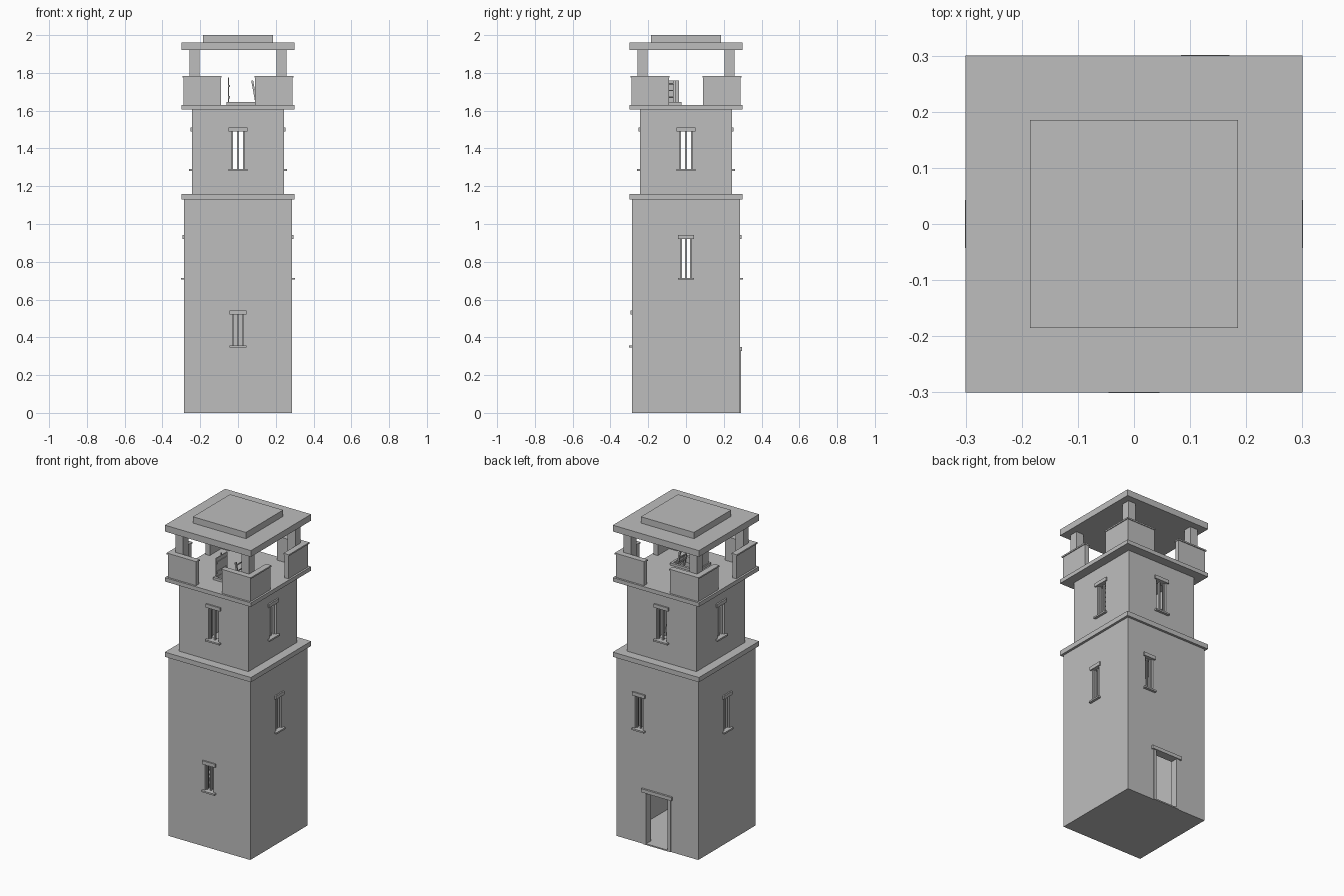
import bpy, bmesh, math
from mathutils import Matrix, Vector

if "Cube" in bpy.data.objects:
    bpy.data.objects.remove(bpy.data.objects["Cube"])

stone = bpy.data.materials.new("grey stone")
stone.diffuse_color = (0.515, 0.515, 0.515, 1)
stone.use_nodes = True
stone.node_tree.nodes["Principled BSDF"].inputs["Base Color"].default_value = stone.diffuse_color


def make(name, boxes, turn=0.0):
    """One object from (x0, x1, y0, y1, z0, z1) boxes, turned about the tower axis."""
    bm = bmesh.new()
    for x0, x1, y0, y1, z0, z1 in boxes:
        m = Matrix.Translation(((x0 + x1) / 2, (y0 + y1) / 2, (z0 + z1) / 2))
        m = m @ Matrix.Diagonal((x1 - x0, y1 - y0, z1 - z0, 1))
        bmesh.ops.create_cube(bm, size=1, matrix=m)
    bm.transform(Matrix.Rotation(turn, 4, 'Z'))
    me = bpy.data.meshes.new(name)
    bm.to_mesh(me)
    bm.free()
    me.materials.append(stone)
    ob = bpy.data.objects.new(name, me)
    bpy.context.collection.objects.link(ob)
    return ob


def cut(ob, box, turn=0.0):
    """Subtract a box from an object."""
    cutter = make("cutter", [box], turn)
    mod = ob.modifiers.new("cut", 'BOOLEAN')
    mod.operation = 'DIFFERENCE'
    mod.solver = 'EXACT'
    mod.object = cutter
    dg = bpy.context.evaluated_depsgraph_get()
    me = bpy.data.meshes.new_from_object(ob.evaluated_get(dg))
    ob.modifiers.clear()
    ob.data = me
    bpy.data.objects.remove(cutter)


def square(h, z0, z1):
    return (-h, h, -h, h, z0, z1)


def window(wall, half, w, z0, z1, turn, cx=0.0):
    """Opening with sill, lintel, slim frame and centre bar, designed for the front wall."""
    f = -half
    cut(wall, (cx - w, cx + w, f - 0.03, f + 0.06, z0, z1), turn)
    make("window_sill", [(cx - w - 0.015, cx + w + 0.015, f - 0.016, f + 0.01, z0 - 0.01, z0)], turn)
    make("window_lintel", [(cx - w - 0.015, cx + w + 0.015, f - 0.009, f + 0.01, z1, z1 + 0.022)], turn)
    make("window_bars", [(cx + b - 0.004, cx + b + 0.004, f + 0.012, f + 0.024, z0, z1)
                         for b in (-w + 0.004, 0, w - 0.004)], turn)


def ladder(name, foot, top, half_w):
    """Leaning ladder with rungs along y."""
    foot, top = Vector(foot), Vector(top)
    d = top - foot
    n = int(d.length / 0.035)
    t = 0.005
    boxes = [(-t, t, s * half_w - t, s * half_w + t, 0, d.length) for s in (-1, 1)]
    boxes += [(-0.003, 0.003, -half_w, half_w, (i + 0.5) * d.length / n - 0.003,
               (i + 0.5) * d.length / n + 0.003) for i in range(n)]
    ob = make(name, boxes)
    ob.location = foot
    ob.rotation_euler = (0, math.atan2(d.x, d.z), 0)


# Hollow shafts
lower = make("lower_shaft", [square(0.285, 0, 1.13)])
cut(lower, square(0.245, 0.005, 1.2))
upper = make("upper_shaft", [square(0.243, 1.16, 1.605)])
cut(upper, square(0.205, 1.1, 1.7))

# Doorway at the back
cut(lower, (-0.078, 0.078, 0.2, 0.32, 0.005, 0.328))
make("door_jambs", [(s * 0.085 - 0.01, s * 0.085 + 0.01, 0.243, 0.29, 0, 0.328) for s in (-1, 1)])
make("door_lintel", [(-0.107, 0.107, 0.243, 0.297, 0.328, 0.35)])
make("door_step", [(-0.075, 0.075, 0.243, 0.29, 0, 0.008)])

# Windows
quarter = math.pi / 2
window(lower, 0.285, 0.03, 0.357, 0.52, 0)
window(lower, 0.285, 0.028, 0.715, 0.92, quarter)
window(lower, 0.285, 0.028, 0.715, 0.92, -quarter)
window(lower, 0.285, 0.028, 0.715, 0.92, 2 * quarter, -0.127)
for i in range(4):
    window(upper, 0.243, 0.035, 1.29, 1.49, i * quarter)

# Cornice, inner floor and lookout deck with hatch hole
middle = make("middle_floor", [square(0.2455, 0.6, 0.62)])
cut(middle, (-0.2, -0.04, -0.16, -0.04, 0.5, 0.7))
cornice = make("cornice_floor", [square(0.3, 1.13, 1.16)])
cut(cornice, (0.02, 0.18, 0.04, 0.16, 1.0, 1.3))
deck = make("lookout_deck", [square(0.3, 1.605, 1.63)])
cut(deck, (-0.045, 0.115, -0.15, -0.04, 1.5, 1.7))

# Hatch rim, open battened lid and ladders
make("hatch_rim", [(-0.06, -0.045, -0.165, -0.025, 1.625, 1.645),
                   (0.115, 0.13, -0.165, -0.025, 1.625, 1.645),
                   (-0.045, 0.115, -0.165, -0.15, 1.625, 1.645),
                   (-0.045, 0.115, -0.04, -0.025, 1.625, 1.645)])
make("hatch_lid", [(-0.053, -0.047, -0.15, -0.037, 1.64, 1.76)]
     + [(-0.047, -0.043, -0.145, -0.042, z, z + 0.012) for z in (1.665, 1.725)]
     + [(-0.053, -0.047, -0.10, -0.09, 1.76, 1.775)])
ladder("deck_ladder", (0.185, -0.095, 1.16), (0.075, -0.095, 1.76), 0.035)
ladder("middle_ladder", (0.19, 0.1, 0.62), (0.1, 0.1, 1.2), 0.035)
ladder("ground_ladder", (-0.2, -0.1, 0.005), (-0.1, -0.1, 0.68), 0.035)

# Corner parapets with caps, and roof posts
for i in range(4):
    a = i * quarter
    make("corner_parapet", [(0.09, 0.288, -0.288, -0.26, 1.63, 1.775),
                            (0.26, 0.288, -0.26, -0.09, 1.63, 1.775)], a)
    make("parapet_cap", [(0.087, 0.293, -0.293, -0.256, 1.775, 1.784),
                         (0.256, 0.293, -0.256, -0.087, 1.775, 1.784)], a)
    make("roof_post", [(0.204, 0.257, -0.257, -0.204, 1.63, 1.92)], a)

# Stepped roof
make("roof_slab", [square(0.3, 1.92, 1.96)])
make("roof_step", [square(0.185, 1.96, 2.0)])
